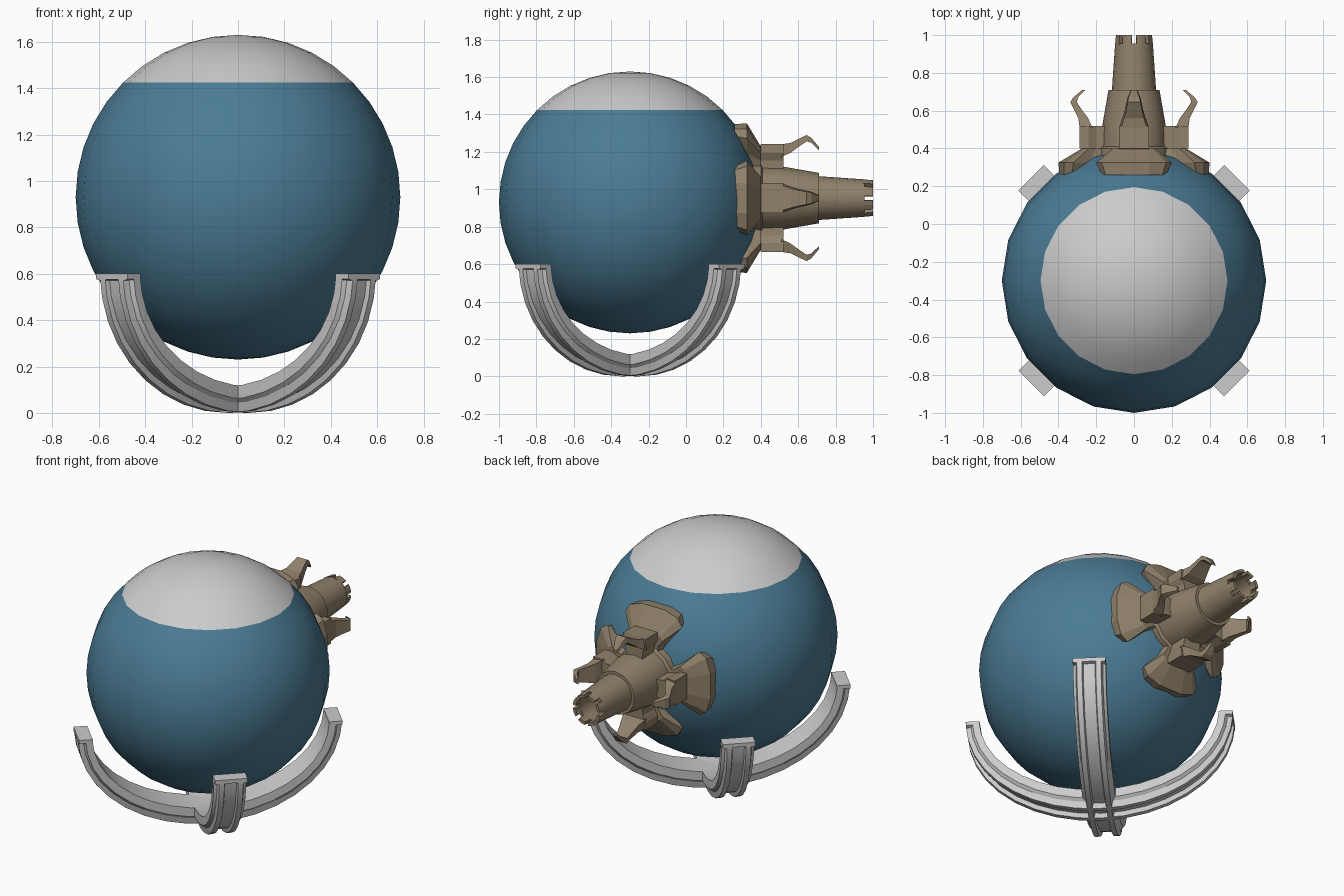
import bpy, bmesh
from math import sin, cos, pi, radians, sqrt
from mathutils import Vector

if "Cube" in bpy.data.objects:
    bpy.data.objects.remove(bpy.data.objects["Cube"])


def material(name, rgb):
    m = bpy.data.materials.new(name)
    m.diffuse_color = (*rgb, 1)
    m.use_nodes = True
    m.node_tree.nodes["Principled BSDF"].inputs["Base Color"].default_value = m.diffuse_color
    return m


BLUE = material("blue_paint", (0.07, 0.20, 0.30))
BRONZE = material("bronze", (0.28, 0.22, 0.145))
CY, CZ, R = -0.3, 0.93, 0.7      # globe centre and radius
NZ = 0.953                       # nozzle axis height


def finish(name, bm, mat=None, smooth=None):
    bmesh.ops.recalc_face_normals(bm, faces=bm.faces)
    me = bpy.data.meshes.new(name)
    bm.to_mesh(me)
    bm.free()
    ob = bpy.data.objects.new(name, me)
    bpy.context.collection.objects.link(ob)
    if mat:
        me.materials.append(mat)
    if smooth:
        bpy.ops.object.select_all(action='DESELECT')
        ob.select_set(True)
        bpy.context.view_layer.objects.active = ob
        bpy.ops.object.shade_smooth_by_angle(angle=radians(smooth))
    return ob


def loft(bm, rings, closed=False):
    """Skin equal-length rings of points; cap the ends unless closed."""
    vs = [[bm.verts.new(p) for p in ring] for ring in rings]
    n = len(vs[0])
    pairs = list(zip(vs, vs[1:])) + ([(vs[-1], vs[0])] if closed else [])
    for a, b in pairs:
        for i in range(n):
            j = (i + 1) % n
            bm.faces.new((a[i], a[j], b[j], b[i]))
    if not closed:
        bm.faces.new(vs[0])
        bm.faces.new(vs[-1])


# Globe and its pale cap: one 20 x 20 sphere divided at 45 degrees
def globe_part(name, is_cap, mat=None):
    bm = bmesh.new()
    bmesh.ops.create_uvsphere(bm, u_segments=20, v_segments=20, radius=R)
    cut = R * sqrt(0.5)
    drop = [f for f in bm.faces if (f.calc_center_median().z > cut) != is_cap]
    bmesh.ops.delete(bm, geom=drop, context='FACES')
    bmesh.ops.translate(bm, verts=bm.verts, vec=(0, CY, CZ))
    ob = finish(name, bm, mat, 40)
    return ob


globe_part("globe", False, BLUE)
globe_part("globe_cap", True)

# Cradle: two crossing grooved bands, (sideways, depth) cross-section
BAND = [(-.095, 0), (.095, 0), (.095, .5), (.078, .65), (.07, 1), (.04, 1),
        (.034, .75), (-.034, .75), (-.04, 1), (-.07, 1), (-.078, .65), (-.095, .5)]
END = [(-.095, 0), (.095, 0), (.095, .5), (.095, .75), (.095, 1), (.04, 1),
       (.03, 1), (-.03, 1), (-.04, 1), (-.095, 1), (-.095, .75), (-.095, .5)]


def cradle_band(name, turn):
    along = Vector((cos(turn), sin(turn), 0))
    side = Vector((-sin(turn), cos(turn), 0))
    steps = 18
    stations = [(-pi / 2 + pi * i / steps, BAND) for i in range(1, steps)]
    # solid end blocks
    stations = [(-pi / 2, END), (-pi / 2 + .04, END), (-pi / 2 + .05, BAND)] + stations
    stations += [(pi / 2 - .05, BAND), (pi / 2 - .04, END), (pi / 2, END)]
    rings = []
    for t, section in stations:
        ring = []
        for v, d in section:
            r = (0.69 + 0.08 * d) * sin(t)
            z = 0.6 - (0.487 + 0.113 * d) * cos(t)
            ring.append(Vector((0, CY, z)) + along * r + side * v)
        rings.append(ring)
    bm = bmesh.new()
    loft(bm, rings)
    finish(name, bm, None, 25)


cradle_band("cradle_band_a", pi / 4)
cradle_band("cradle_band_b", -pi / 4)


# Nozzle body: turned profile (y, radius), hollow at the mouth
def circle(y, r, n=16):
    return [(r * cos(2 * pi * i / n), y, NZ + r * sin(2 * pi * i / n)) for i in range(n)]


PROFILE = [(.25, .2), (.4, .19), (.41, .172), (.52, .168), (.71, .135), (.71, .117),
           (.955, .1), (.955, .078), (.74, .085)]
bm = bmesh.new()
loft(bm, [circle(y, r) for y, r in PROFILE])
finish("nozzle_body", bm, BRONZE, 30)

# Castellated teeth around the mouth
bm = bmesh.new()
for k in range(8):
    rings = []
    for a in (-.27, 0, .27):
        t = 2 * pi * (k + .5) / 8 + a
        rings.append([(r * cos(t), y, NZ + r * sin(t))
                      for y, r in ((.95, .101), (1.0, .096), (1.0, .076), (.95, .078))])
    loft(bm, rings)
finish("nozzle_teeth", bm, BRONZE)


# Four-fold parts around the nozzle axis
def place(quarter, v, r, y):
    a = quarter * pi / 2
    return (r * sin(a) + v * cos(a), y, NZ + r * cos(a) - v * sin(a))


def mirrored(half):
    return half + [(-v, r) for v, r in reversed(half)]


PETAL = [
    (.26, mirrored([(.08, .14), (.12, .24), (.17, .33), (.15, .37), (.08, .395)])),
    (.325, mirrored([(.08, .14), (.13, .24), (.2, .32), (.17, .37), (.08, .4)])),
    (.4, mirrored([(.07, .14), (.085, .2), (.115, .24), (.1, .265), (.05, .275)])),
]
# claw stations: y, inner radius, outer radius, half width
CLAW = [(.51, .22, .288, .08), (.56, .243, .295, .062), (.61, .28, .32, .047),
        (.645, .303, .337, .04), (.67, .296, .322, .034), (.71, .258, .274, .016)]

for q, side in enumerate(("top", "right", "bottom", "left")):
    # mounting petal
    bm = bmesh.new()
    loft(bm, [[place(q, v, r, y) for v, r in pts] for y, pts in PETAL])
    finish(side + "_petal", bm, BRONZE)

    # arm block, narrower where it meets the body
    bm = bmesh.new()
    loft(bm, [[place(q, -w, r, y0), place(q, w, r, y0), place(q, w, r, y1), place(q, -w, r, y1)]
              for r, w, y0, y1 in ((.12, .055, .38, .52), (.2, .06, .38, .52),
                                   (.24, .08, .39, .52), (.288, .08, .4, .52))])
    finish(side + "_arm", bm, BRONZE)

    # hooked claw
    bm = bmesh.new()
    loft(bm, [[place(q, -w, r0, y), place(q, w, r0, y), place(q, w * .85, r1, y), place(q, -w * .85, r1, y)]
              for y, r0, r1, w in CLAW])
    finish(side + "_claw", bm, BRONZE)
